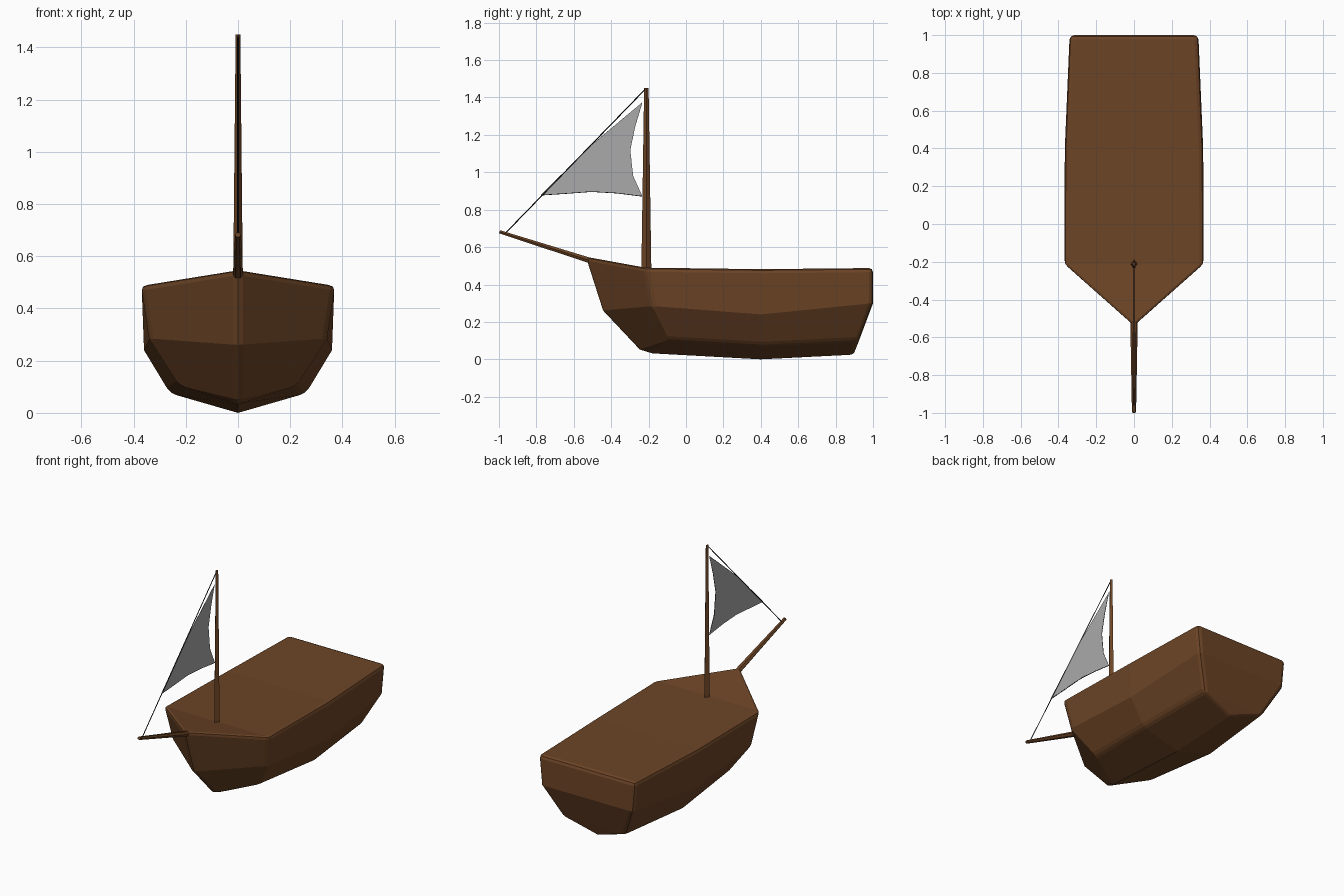
import bpy, bmesh, math
from mathutils import Vector

if "Cube" in bpy.data.objects:
    bpy.data.objects.remove(bpy.data.objects["Cube"])


def material(name, rgb):
    m = bpy.data.materials.new(name)
    m.diffuse_color = (*rgb, 1)
    m.use_nodes = True
    m.node_tree.nodes["Principled BSDF"].inputs["Base Color"].default_value = m.diffuse_color
    return m


WOOD = material("brown wood", (0.15, 0.058, 0.019))
CLOTH = material("grey cloth", (0.40, 0.40, 0.40))
BLACK = material("black trim", (0.004, 0.004, 0.004))


def make(name, bm, *mats):
    me = bpy.data.meshes.new(name)
    bm.to_mesh(me)
    bm.free()
    ob = bpy.data.objects.new(name, me)
    bpy.context.collection.objects.link(ob)
    for m in mats:
        me.materials.append(m)
    return ob


def spar(name, a, b, ra, rb, mat, sides=4):
    """Tapered bar from a to b; ra and rb are (x radius, other radius)."""
    a, b = Vector(a), Vector(b)
    side = Vector((1, 0, 0))
    other = (b - a).normalized().cross(side)
    bm = bmesh.new()
    rings = []
    for p, r in ((a, ra), (b, rb)):
        ring = []
        for i in range(sides):
            t = 2 * math.pi * i / sides
            ring.append(bm.verts.new(p + side * r[0] * math.cos(t) + other * r[1] * math.sin(t)))
        rings.append(ring)
        bm.faces.new(ring)
    for i in range(sides):
        j = (i + 1) % sides
        bm.faces.new((rings[0][i], rings[0][j], rings[1][j], rings[1][i]))
    bmesh.ops.recalc_face_normals(bm, faces=bm.faces)
    return make(name, bm, mat)


# Hull: stations from bow to stern, each with rim, upper chine, lower chine, keel
stations = [
    [(0, -0.545, 0.55), (0, -0.452, 0.26), (0, -0.255, 0.05), (0, -0.255, 0.05)],
    [(0.372, -0.215, 0.49), (0.34, -0.18, 0.285), (0.225, -0.09, 0.105), (0, -0.20, 0.033)],
    [(0.367, 0.40, 0.482), (0.36, 0.40, 0.24), (0.26, 0.40, 0.075), (0, 0.40, 0.0)],
    [(0.343, 1.0, 0.488), (0.325, 1.0, 0.30), (0.225, 0.925, 0.10), (0, 0.895, 0.025)],
]
bm = bmesh.new()
cache = {}


def vert(p, s):
    key = (p[0] * s + 0.0, p[1], p[2])
    if key not in cache:
        cache[key] = bm.verts.new(key)
    return cache[key]


def face(points):
    vs = list(dict.fromkeys(points))
    if len(vs) > 2:
        bm.faces.new(vs)


for s in (1, -1):
    for a, b in zip(stations, stations[1:]):
        for i in range(3):
            face([vert(a[i], s), vert(b[i], s), vert(b[i + 1], s), vert(a[i + 1], s)])
for a, b in zip(stations, stations[1:]):          # deck
    face([vert(a[0], 1), vert(b[0], 1), vert(b[0], -1), vert(a[0], -1)])
for i in range(3):                                # transom
    a, b = stations[-1][i], stations[-1][i + 1]
    face([vert(a, 1), vert(b, 1), vert(b, -1), vert(a, -1)])
bmesh.ops.recalc_face_normals(bm, faces=bm.faces)
hull = make("hull", bm, WOOD)
bev = hull.modifiers.new("soft edges", 'BEVEL')
bev.width = 0.022
bev.segments = 2
bev.limit_method = 'ANGLE'
bev.angle_limit = math.radians(36)

# Mast, bowsprit and forestay
spar("mast", (0, -0.212, 0.46), (0, -0.212, 1.45), (0.019, 0.027), (0.009, 0.012), WOOD)
spar("bowsprit", (0, -0.44, 0.505), (0, -0.997, 0.682), (0.021, 0.018), (0.011, 0.010), WOOD, 6)
spar("forestay", (0, -0.215, 1.447), (0, -0.965, 0.675), (0.003, 0.003), (0.003, 0.003), BLACK)

# Jib sail with a dark hem
outline = [(-0.234, 1.372), (-0.505, 1.145), (-0.775, 0.878), (-0.64, 0.887),
           (-0.505, 0.897), (-0.37, 0.889), (-0.234, 0.872), (-0.283, 0.98),
           (-0.298, 1.12), (-0.272, 1.245)]
bm = bmesh.new()
f = bm.faces.new([bm.verts.new((0, y, z)) for y, z in outline])
hem = bmesh.ops.inset_individual(bm, faces=[f], thickness=0.011, use_even_offset=True)
for h in hem["faces"]:
    h.material_index = 1
f.material_index = 0
sail = make("sail", bm, CLOTH, BLACK)
sol = sail.modifiers.new("cloth thickness", 'SOLIDIFY')
sol.thickness = 0.004
sol.offset = 0
